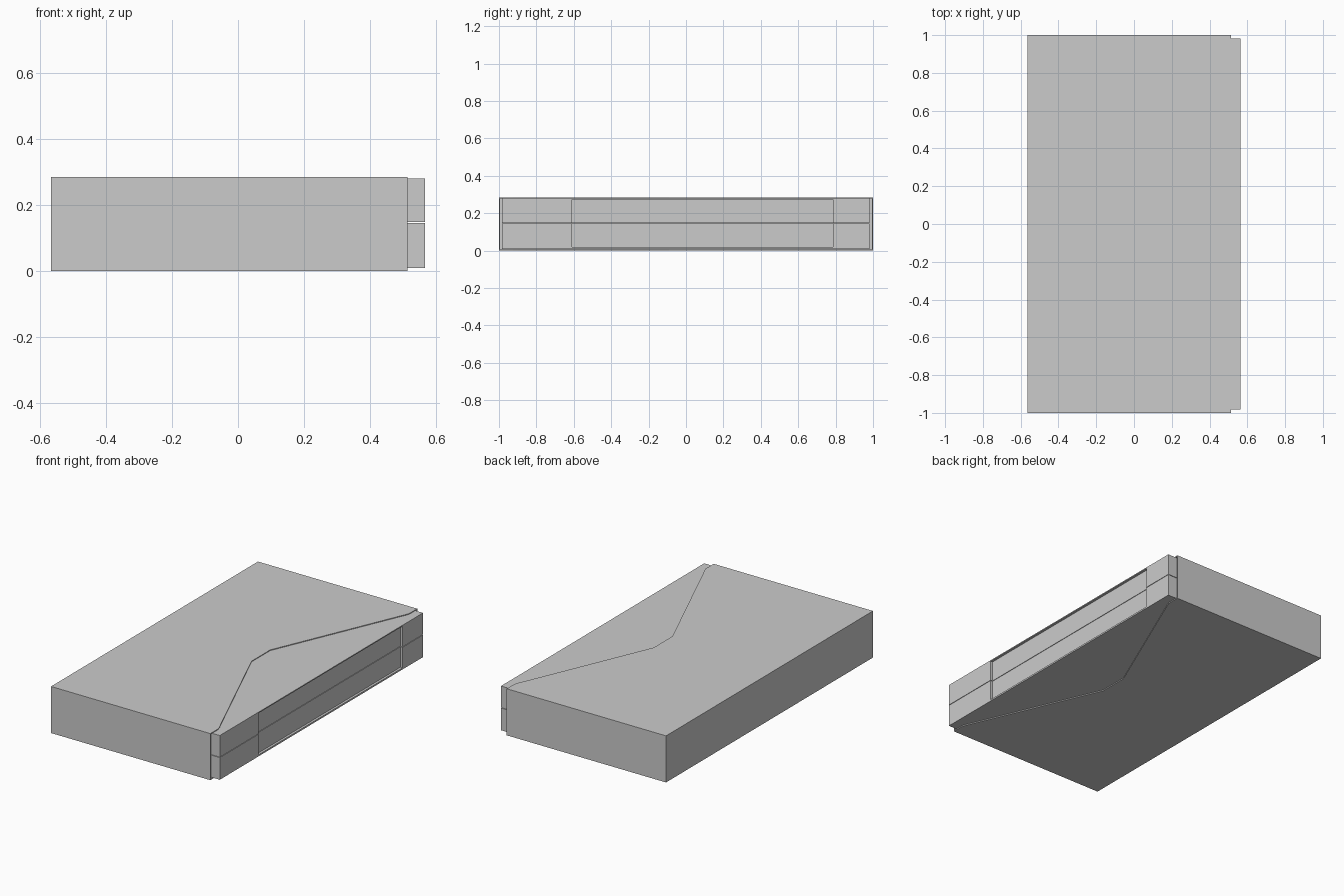
import bpy, bmesh

if "Cube" in bpy.data.objects:
    bpy.data.objects.remove(bpy.data.objects["Cube"])

X0, X1, Y, H, T = -0.565, 0.513, 1.0, 0.285, 0.006   # sleeve bounds and card thickness
SPINE = 0.565                                        # front face of the inner cases


def build(name, layers):
    """One object made of stacked prisms: (outline, z_low, z_high)."""
    bm = bmesh.new()
    for outline, z0, z1 in layers:
        face = bm.faces.new([bm.verts.new((x, y, z0)) for x, y in outline])
        ext = bmesh.ops.extrude_face_region(bm, geom=[face])
        top = [v for v in ext["geom"] if isinstance(v, bmesh.types.BMVert)]
        bmesh.ops.translate(bm, verts=top, vec=(0, 0, z1 - z0))
        if face.is_valid is False:
            continue
    # close any bottom cap removed by the extrusion
    bmesh.ops.holes_fill(bm, edges=[e for e in bm.edges if e.is_boundary], sides=0)
    bmesh.ops.recalc_face_normals(bm, faces=bm.faces)
    mesh = bpy.data.meshes.new(name)
    bm.to_mesh(mesh)
    bm.free()
    obj = bpy.data.objects.new(name, mesh)
    bpy.context.collection.objects.link(obj)
    return obj


# sleeve: U-shaped wall, open at +x, with tapered thumb cut-outs above and below
half_cut = [(X1, 0.925), (0.503, 0.895), (0.487, 0.86), (0.155, 0.09)]
panel = ([(X0, -Y), (X1, -Y)] + [(x, -y) for x, y in half_cut]
         + half_cut[::-1] + [(X1, Y), (X0, Y)])
wall = [(X0, -Y), (X1, -Y), (X1, -Y + T), (X0 + T, -Y + T),
        (X0 + T, Y - T), (X1, Y - T), (X1, Y), (X0, Y)]
build("sleeve", [(panel, 0, T), (wall, T, H - T), (panel, H - T, H)])

# two stacked cases with a shallow recess across their spines
back, y0, y1 = X0 + 0.015, -0.983, 0.981
full = [(back, y0), (SPINE, y0), (SPINE, y1), (back, y1)]
d = SPINE - 0.014
recessed = [(back, y0), (SPINE, y0), (SPINE, -0.61), (d, -0.61),
            (d, 0.785), (SPINE, 0.785), (SPINE, y1), (back, y1)]
build("lower_case", [(full, 0.01, 0.02), (recessed, 0.02, 0.1455)])
build("upper_case", [(recessed, 0.1485, 0.274), (full, 0.274, 0.2805)])
